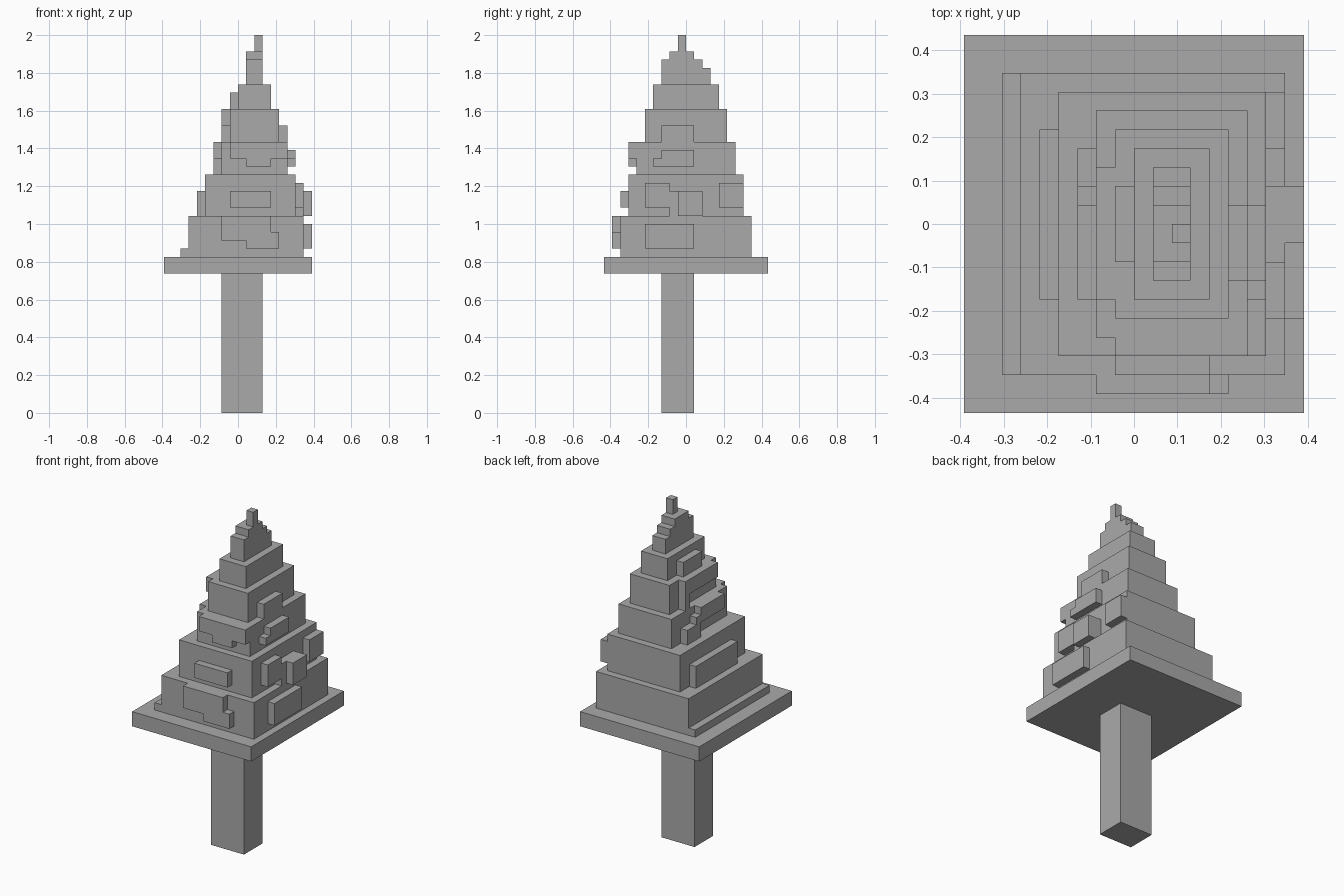
import bpy
import bmesh
from mathutils import Matrix, Vector

# Remove the default cube
default_cube = bpy.data.objects.get("Cube")
if default_cube:
    bpy.data.objects.remove(default_cube, do_unlink=True)

UNIT = 2 / 46  # edge length of one block

# Single stone-grey material
grey = bpy.data.materials.new("plain_grey")
grey.use_nodes = True
colour = (0.4, 0.4, 0.4, 1)
grey.diffuse_color = colour
grey.node_tree.nodes["Principled BSDF"].inputs["Base Color"].default_value = colour


def add_box(bm, x, y, z):
    """Add a box given its (low, high) range on each axis, in blocks."""
    low, high = (Vector(corner) * UNIT for corner in zip(x, y, z))
    size = Matrix.Diagonal((high - low).to_4d())
    size[3][3] = 1
    bmesh.ops.create_cube(bm, size=1, matrix=Matrix.Translation((low + high) / 2) @ size)


def make_part(name, x, y, z, front=(), left=(), right=()):
    """Make a block with shallow bumps on its walls.

    Each bump is (start, end, bottom, top, depth) along its wall; depth is
    optional, and heights count up from the bottom of the block.
    """
    bm = bmesh.new()
    add_box(bm, x, y, z)
    for side, bumps in (("front", front), ("left", left), ("right", right)):
        for start, end, bottom, top, *extra in bumps:
            depth = extra[0] if extra else 1
            span, rise = (start, end), (z[0] + bottom, z[0] + top)
            if side == "front":
                add_box(bm, span, (y[0] - depth, y[0]), rise)
            elif side == "left":
                add_box(bm, (x[1], x[1] + depth), span, rise)
            else:
                add_box(bm, (x[0] - depth, x[0]), span, rise)
    mesh = bpy.data.meshes.new(name)
    bm.to_mesh(mesh)
    bm.free()
    mesh.materials.append(grey)
    part = bpy.data.objects.new(name, mesh)
    bpy.context.collection.objects.link(part)
    return part


# Trunk and the wide slab of lowest branches
make_part("trunk", x=(-2, 3), y=(-3, 1), z=(0, 17))
make_part("base_slab", x=(-9, 9), y=(-10, 10), z=(17, 19))

# Stepped foliage, bottom to top, with leafy bumps on the walls
make_part("foliage_tier_bottom", x=(-6, 8), y=(-8, 8), z=(19, 24),
          front=[(-2, 1, 2, 5), (1, 4, 1, 5), (4, 5, 1, 3)],
          left=[(-5, 1, 1, 4)],
          right=[(-8, 8, 0, 1)])

make_part("foliage_tier_lower", x=(-4, 7), y=(-7, 7), z=(24, 29),
          front=[(-1, 4, 1, 3)],
          left=[(-5, -2, 1, 4), (-2, -1, 0, 3), (-1, 2, 0, 3, 2), (4, 7, 1, 4)],
          right=[(-4, 5, 0, 3)])

make_part("foliage_tier_middle", x=(-2, 6), y=(-6, 6), z=(29, 33),
          front=[(-1, 1, 2, 4), (1, 4, 1, 4), (4, 6, 2, 4)],
          left=[(-3, 1, 1, 3), (-4, -3, 1, 2)],
          right=[(2, 4, 0, 2), (1, 2, 0, 3), (-4, 1, 2, 4)])

make_part("foliage_tier_upper", x=(-1, 5), y=(-5, 5), z=(33, 37),
          left=[(-3, 1, 0, 2)],
          right=[(2, 3, 0, 4), (-4, 2, 2, 4)])

make_part("foliage_tier_top", x=(0, 4), y=(-4, 4), z=(37, 40),
          right=[(-2, 2, 0, 2)])

# Narrow stepped crown: one slice per height
crown_slices = [("front_step", -3, -2, 43), ("centre", -2, 1, 44),
                ("middle_step", 1, 2, 43), ("back_step", 2, 3, 42)]
for label, start, end, top in crown_slices:
    make_part("crown_" + label, x=(1, 3), y=(start, end), z=(40, top))

# Pointed tip
make_part("tip", x=(2, 3), y=(-1, 0), z=(44, 46))
